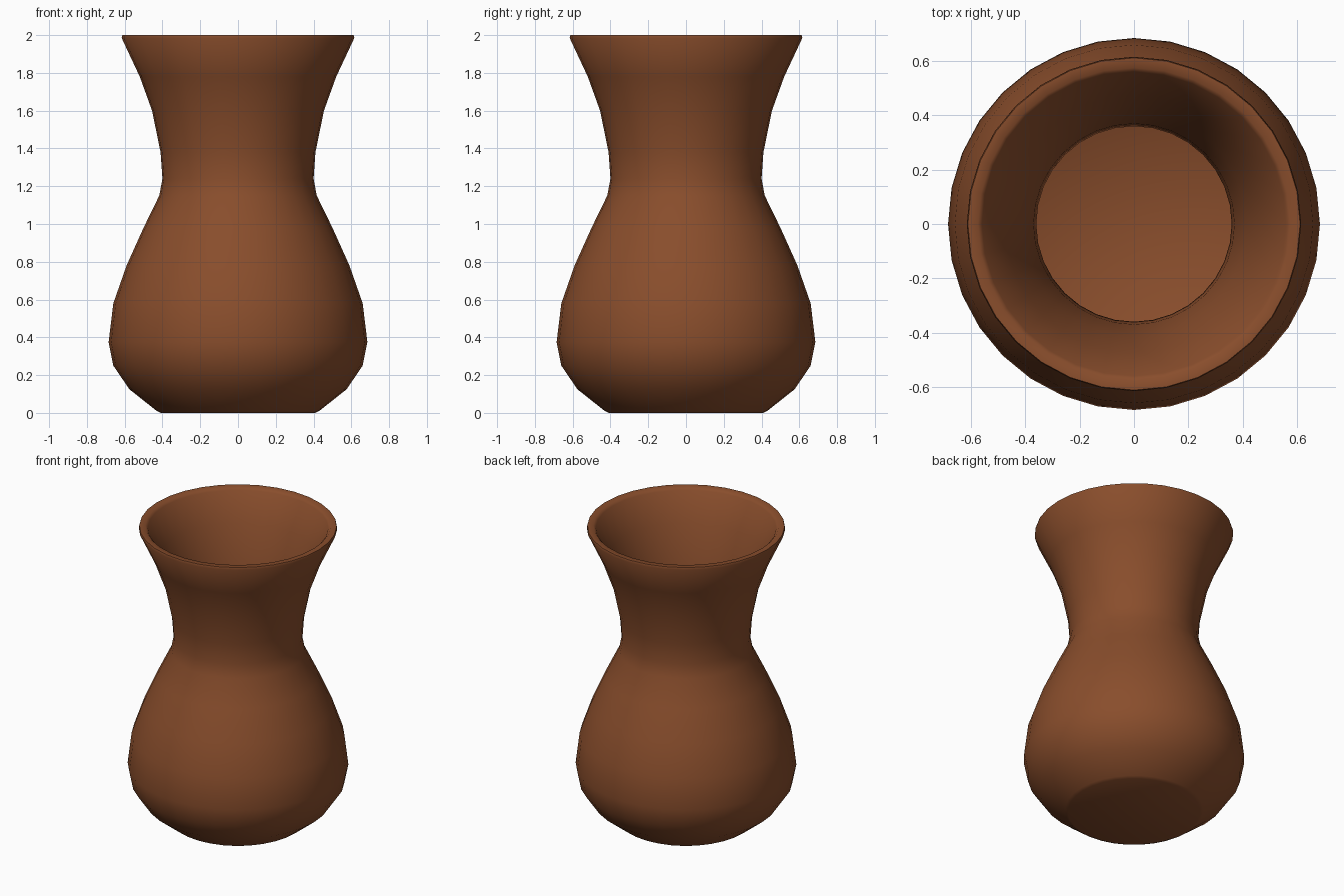
import bpy, bmesh, math

if "Cube" in bpy.data.objects:
    bpy.data.objects.remove(bpy.data.objects["Cube"])

SEGMENTS = 32

# Outer wall from foot to lip, as (radius, height)
outer = [(0.41, 0.0), (0.43, 0.01), (0.575, 0.125), (0.66, 0.25), (0.685, 0.375),
         (0.66, 0.58), (0.59, 0.78), (0.50, 0.98), (0.417, 1.15), (0.40, 1.24),
         (0.41, 1.38), (0.455, 1.60), (0.52, 1.78), (0.616, 1.985), (0.612, 2.0)]
# Inner wall from lip down to the floor
inner = [(0.575, 2.0), (0.56, 1.985), (0.475, 1.80), (0.413, 1.615), (0.37, 1.39),
         (0.36, 1.24), (0.38, 1.135), (0.464, 0.96), (0.553, 0.765), (0.621, 0.57),
         (0.644, 0.378), (0.623, 0.266), (0.545, 0.152), (0.41, 0.045)]


def lathe(name, profile):
    """Spin a profile about z and cap both ends."""
    bm = bmesh.new()
    rings = []
    for r, z in profile:
        rings.append([bm.verts.new((r * math.cos(2 * math.pi * i / SEGMENTS),
                                    r * math.sin(2 * math.pi * i / SEGMENTS), z))
                      for i in range(SEGMENTS)])
    for a, b in zip(rings, rings[1:]):
        for i in range(SEGMENTS):
            j = (i + 1) % SEGMENTS
            bm.faces.new((a[i], a[j], b[j], b[i]))
    bm.faces.new(rings[0][::-1])
    bm.faces.new(rings[-1])
    bmesh.ops.recalc_face_normals(bm, faces=bm.faces)
    mesh = bpy.data.meshes.new(name)
    bm.to_mesh(mesh)
    bm.free()
    obj = bpy.data.objects.new(name, mesh)
    bpy.context.collection.objects.link(obj)
    return obj


# Hollow clay vase
vase = lathe("vase", outer + inner)
clay = bpy.data.materials.new("brown_clay")
clay.diffuse_color = (0.25, 0.075, 0.025, 1)
clay.use_nodes = True
clay.node_tree.nodes["Principled BSDF"].inputs["Base Color"].default_value = clay.diffuse_color
vase.data.materials.append(clay)

bpy.context.view_layer.objects.active = vase
vase.select_set(True)
bpy.ops.object.shade_smooth_by_angle(angle=math.radians(60))
